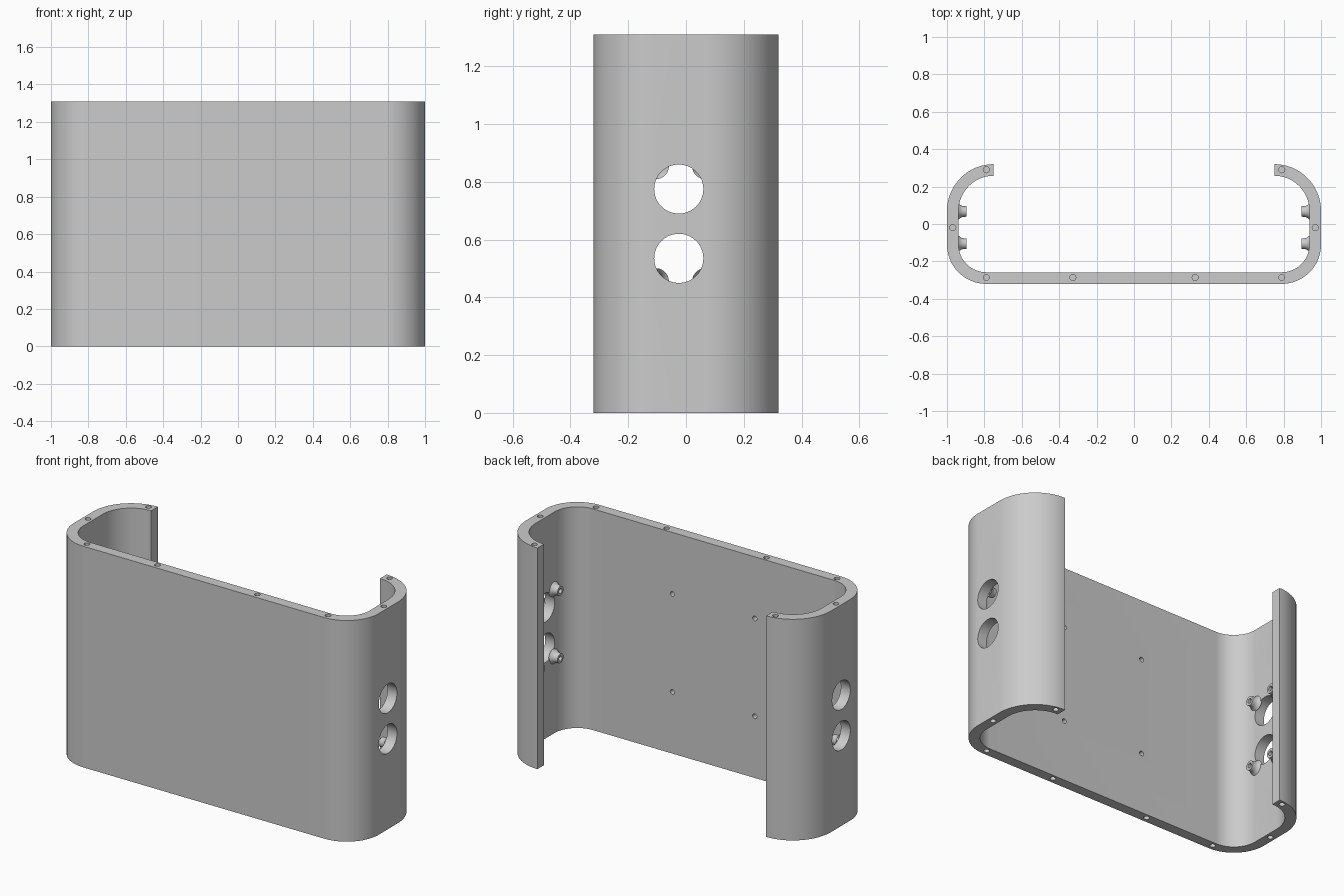
import bpy, bmesh
from math import cos, sin, pi, radians
from mathutils import Matrix, Vector

if "Cube" in bpy.data.objects:
    bpy.data.objects.remove(bpy.data.objects["Cube"])

HEIGHT, WALL = 1.31, 0.062
HALF_X, HALF_Y = 1.0, 0.32
FRONT_R, BACK_R = 0.21, 0.25

grey = bpy.data.materials.new("plain grey")
grey.use_nodes = True
grey.diffuse_color = (0.6, 0.6, 0.6, 1)
grey.node_tree.nodes["Principled BSDF"].inputs["Base Color"].default_value = (0.6, 0.6, 0.6, 1)


def make_object(name, bm):
    bmesh.ops.recalc_face_normals(bm, faces=bm.faces)
    mesh = bpy.data.meshes.new(name)
    bm.to_mesh(mesh)
    bm.free()
    mesh.materials.append(grey)
    obj = bpy.data.objects.new(name, mesh)
    bpy.context.collection.objects.link(obj)
    return obj


def activate(obj):
    bpy.ops.object.select_all(action="DESELECT")
    obj.select_set(True)
    bpy.context.view_layer.objects.active = obj


def arc(cx, cy, r, start, steps=20):
    angles = [radians(start - 90 * i / steps) for i in range(steps + 1)]
    return [(cx + r * cos(a), cy + r * sin(a)) for a in angles]


def half_outline(inset):
    """Right half of the wall outline, from the back end to the front corner."""
    back = arc(HALF_X - BACK_R, HALF_Y - BACK_R, BACK_R - inset, 90)
    front = arc(HALF_X - FRONT_R, FRONT_R - HALF_Y, FRONT_R - inset, 0)
    return back + front


def outline(inset):
    half = half_outline(inset)
    return half + [(-x, y) for x, y in reversed(half)]


# Curved shell, open at the back
bm = bmesh.new()
points = outline(0) + outline(WALL)[::-1]
floor = bm.faces.new([bm.verts.new((x, y, 0)) for x, y in points])
raised = bmesh.ops.extrude_face_region(bm, geom=[floor], use_keep_orig=True)
top_verts = [v for v in raised["geom"] if isinstance(v, bmesh.types.BMVert)]
bmesh.ops.translate(bm, verts=top_verts, vec=(0, 0, HEIGHT))
shell = make_object("shell", bm)

# Hole cutters
cutters = bmesh.new()


def drill(center, axis, radius, length, sides=24):
    turn = Vector((0, 0, 1)).rotation_difference(Vector(axis)).to_matrix().to_4x4()
    bmesh.ops.create_cone(cutters, cap_ends=True, segments=sides, radius1=radius,
                          radius2=radius, depth=length,
                          matrix=Matrix.Translation(center) @ turn)


for side in (-1, 1):
    # Round openings in the side walls
    for z in (0.535, 0.775):
        drill((side * (HALF_X - WALL / 2), -0.025, z), (1, 0, 0), 0.085, 0.2, 64)
    # Screw holes in the rims
    for x, y in ((0.79, 0.29), (0.969, -0.02), (0.79, -0.286), (0.327, -0.286)):
        for z in (0, HEIGHT):
            drill((side * x, y, z), (0, 0, 1), 0.016, 0.2)
    # Blind holes inside the front wall
    for z in (0.365, 0.945):
        drill((side * 0.27, WALL - HALF_Y, z), (0, 1, 0), 0.014, 0.08)

cutter = make_object("hole_cutter", cutters)
cutter.hide_render = True
cut = shell.modifiers.new("holes", "BOOLEAN")
cut.operation = "DIFFERENCE"
cut.solver = "EXACT"
cut.object = cutter
activate(shell)
bpy.ops.object.modifier_apply(modifier=cut.name)
bpy.data.objects.remove(cutter)
bpy.ops.object.shade_smooth_by_angle(angle=radians(30))


# Flared mounting posts with pilot holes
def post(name, side, y, z):
    profile = [(0.046, -0.004), (0.038, 0.006), (0.032, 0.014), (0.029, 0.024),
               (0.028, 0.042), (0.014, 0.042), (0.014, 0.008), (0, 0.008)]
    bm = bmesh.new()
    verts = [bm.verts.new((r, 0, h)) for r, h in profile]
    edges = [bm.edges.new(pair) for pair in zip(verts, verts[1:])]
    bmesh.ops.spin(bm, geom=verts + edges, cent=(0, 0, 0), axis=(0, 0, 1),
                   angle=2 * pi, steps=28)
    bmesh.ops.remove_doubles(bm, verts=bm.verts, dist=0.0001)
    turn = Vector((0, 0, 1)).rotation_difference(Vector((-side, 0, 0)))
    place = Matrix.Translation((side * (HALF_X - WALL), y, z))
    bm.transform(place @ turn.to_matrix().to_4x4())
    obj = make_object(name, bm)
    activate(obj)
    bpy.ops.object.shade_smooth_by_angle(angle=radians(35))


for side, label in ((1, "left"), (-1, "right")):
    for z, level in ((0.455, "lower"), (0.855, "upper")):
        post(f"{label}_{level}_front_post", side, -0.105, z)
        post(f"{label}_{level}_back_post", side, 0.067, z)
